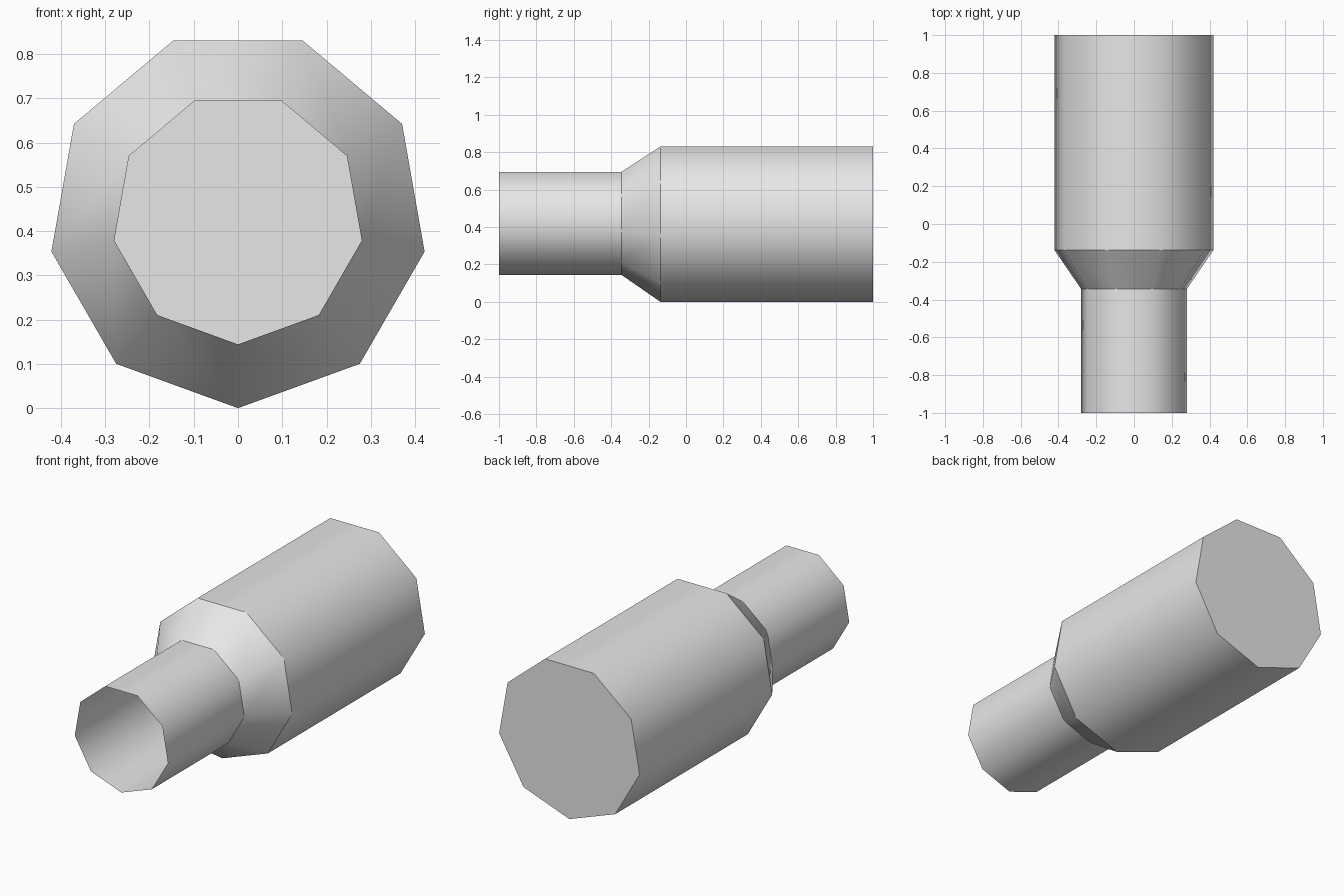
import bpy
import bmesh
from math import cos, sin, pi

cube = bpy.data.objects.get("Cube")
if cube:
    bpy.data.objects.remove(cube, do_unlink=True)

SIDES = 9
BIG, SMALL = 0.428, 0.284
# (y, radius) from the open front to the closed back
PROFILE = [(-1.0, SMALL), (-0.345, SMALL), (-0.137, BIG), (1.0, BIG)]

grey = bpy.data.materials.new("light grey")
grey.use_nodes = True
grey.diffuse_color = (0.8, 0.8, 0.8, 1)
grey.node_tree.nodes["Principled BSDF"].inputs["Base Color"].default_value = (0.8, 0.8, 0.8, 1)


def add_ring(bm, y, radius):
    """Nine-sided ring about the y axis with one corner pointing down."""
    angles = [-pi / 2 + 2 * pi * i / SIDES for i in range(SIDES)]
    return [bm.verts.new((radius * cos(a), y, BIG + radius * sin(a))) for a in angles]


# Stepped tube: narrow neck, sloped shoulder, wide body
bm = bmesh.new()
rings = [add_ring(bm, y, r) for y, r in PROFILE]
for front, back in zip(rings, rings[1:]):
    for i in range(SIDES):
        j = (i + 1) % SIDES
        bm.faces.new((front[i], front[j], back[j], back[i])).smooth = True

# Back cap; the neck stays open at the front
bm.faces.new(list(reversed(rings[-1])))
bm.normal_update()
bmesh.ops.recalc_face_normals(bm, faces=bm.faces[:])

# Crisp edges around each ring, smooth shading around the tube
for ring in rings:
    for i in range(SIDES):
        edge = bm.edges.get((ring[i], ring[(i + 1) % SIDES]))
        edge.smooth = False

mesh = bpy.data.meshes.new("stepped_tube")
bm.to_mesh(mesh)
bm.free()
mesh.materials.append(grey)
tube = bpy.data.objects.new("stepped_tube", mesh)
bpy.context.collection.objects.link(tube)
